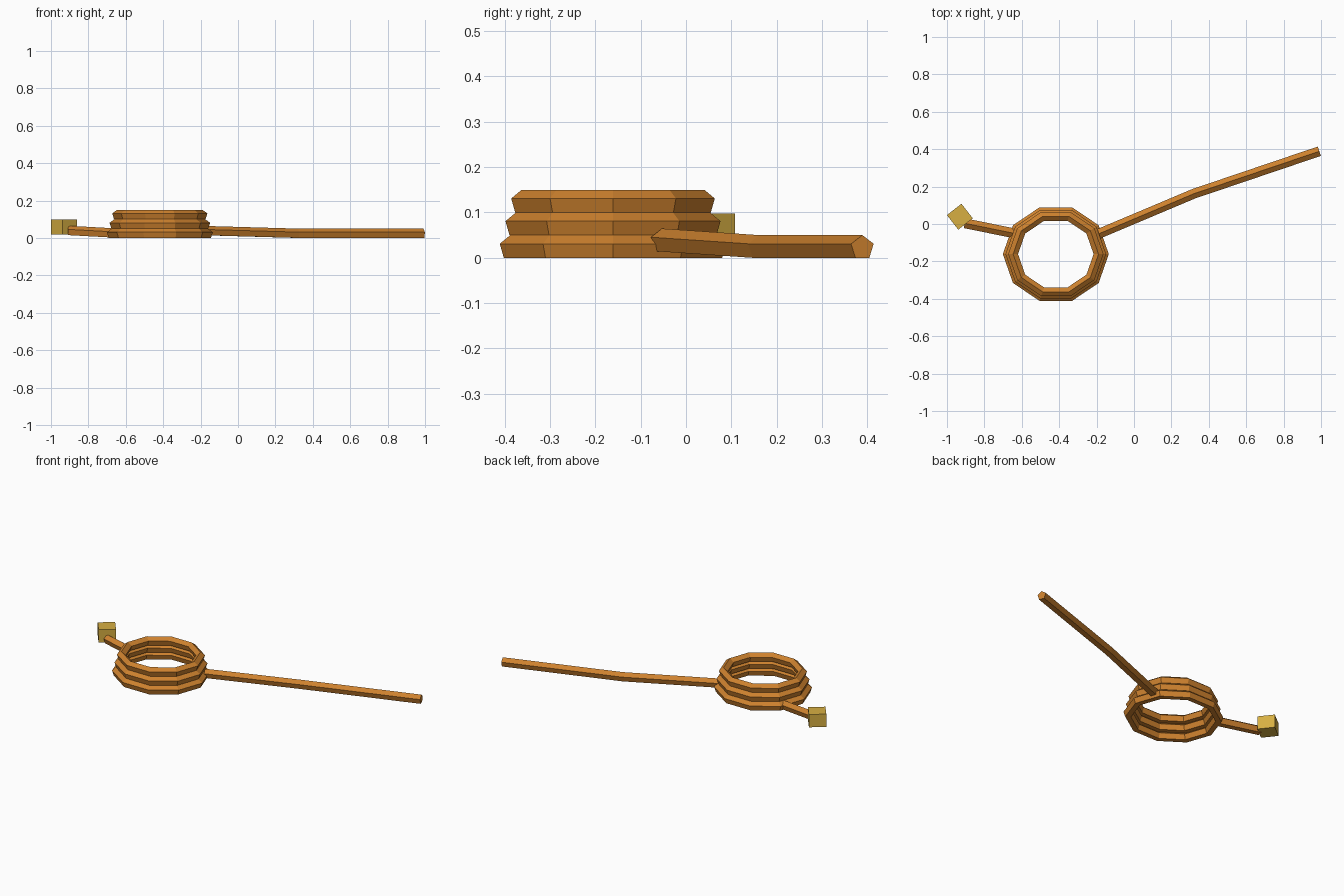
import bpy, bmesh, math
from mathutils import Vector, Matrix

if "Cube" in bpy.data.objects:
    bpy.data.objects.remove(bpy.data.objects["Cube"])

R = 0.0276            # radius of the five-sided rope section
CENTER = (-0.418, -0.161)


def material(name, rgb):
    m = bpy.data.materials.new(name)
    m.diffuse_color = (*rgb, 1)
    m.use_nodes = True
    m.node_tree.nodes["Principled BSDF"].inputs["Base Color"].default_value = m.diffuse_color
    return m


rope_mat = material("rope orange", (0.61, 0.22, 0.027))
block_mat = material("brass yellow", (0.68, 0.43, 0.055))

# Five-sided section: point up, flat underneath, resting on zero height
SECTION = [(R * math.cos(math.radians(90 + 72 * i)),
            R * math.sin(math.radians(90 + 72 * i)) + R * math.cos(math.radians(36)))
           for i in range(5)]


def loft(name, rows, closed):
    """Skin a list of five-point sections."""
    bm = bmesh.new()
    rows = [[bm.verts.new(p) for p in row] for row in rows]
    count = len(rows)
    for i in range(count if closed else count - 1):
        a, b = rows[i], rows[(i + 1) % count]
        for j in range(5):
            k = (j + 1) % 5
            bm.faces.new((a[j], a[k], b[k], b[j]))
    if not closed:
        bm.faces.new(rows[0])
        bm.faces.new(rows[-1])
    finish(name, bm, rope_mat)


def finish(name, bm, mat):
    bmesh.ops.recalc_face_normals(bm, faces=bm.faces)
    me = bpy.data.meshes.new(name)
    bm.to_mesh(me)
    bm.free()
    me.materials.append(mat)
    bpy.context.collection.objects.link(bpy.data.objects.new(name, me))


def coil(name, radius, z):
    """Ten-sided, slightly oval loop of rope."""
    rows = []
    for i in range(10):
        a = math.radians(36 * i)
        rows.append([(CENTER[0] + (radius + u) * math.cos(a),
                      CENTER[1] + 0.927 * (radius + u) * math.sin(a),
                      z + v) for u, v in SECTION])
    loft(name, rows, True)


def strand(name, path):
    """Open length of rope along a path, kept upright."""
    pts = [Vector(p) for p in path]
    rows = []
    for i, p in enumerate(pts):
        d = pts[min(i + 1, len(pts) - 1)] - pts[max(i - 1, 0)]
        side = Vector((d.y, -d.x, 0)).normalized()
        rows.append([p + side * u + Vector((0, 0, v)) for u, v in SECTION])
    loft(name, rows, False)


# Stacked coils, each a little smaller
for i, name in enumerate(("bottom_coil", "middle_coil", "top_coil")):
    coil(name, 0.257 - 0.0143 * i, 0.05 * i)

# Loose ends
strand("long_tail", [(-0.19, -0.053, 0.0145), (0.32, 0.162, 0), (0.991, 0.389, 0)])
strand("short_tail", [(-0.63, -0.052, 0), (-0.905, 0.004, 0.015)])

# Block at the short end
bm = bmesh.new()
bmesh.ops.create_cube(bm, size=1, matrix=Matrix.Translation((-0.931, 0.039, 0.058))
                      @ Matrix.Rotation(math.radians(38), 4, 'Z')
                      @ Matrix.Diagonal((0.0985, 0.0985, 0.08, 1)))
finish("end_block", bm, block_mat)
